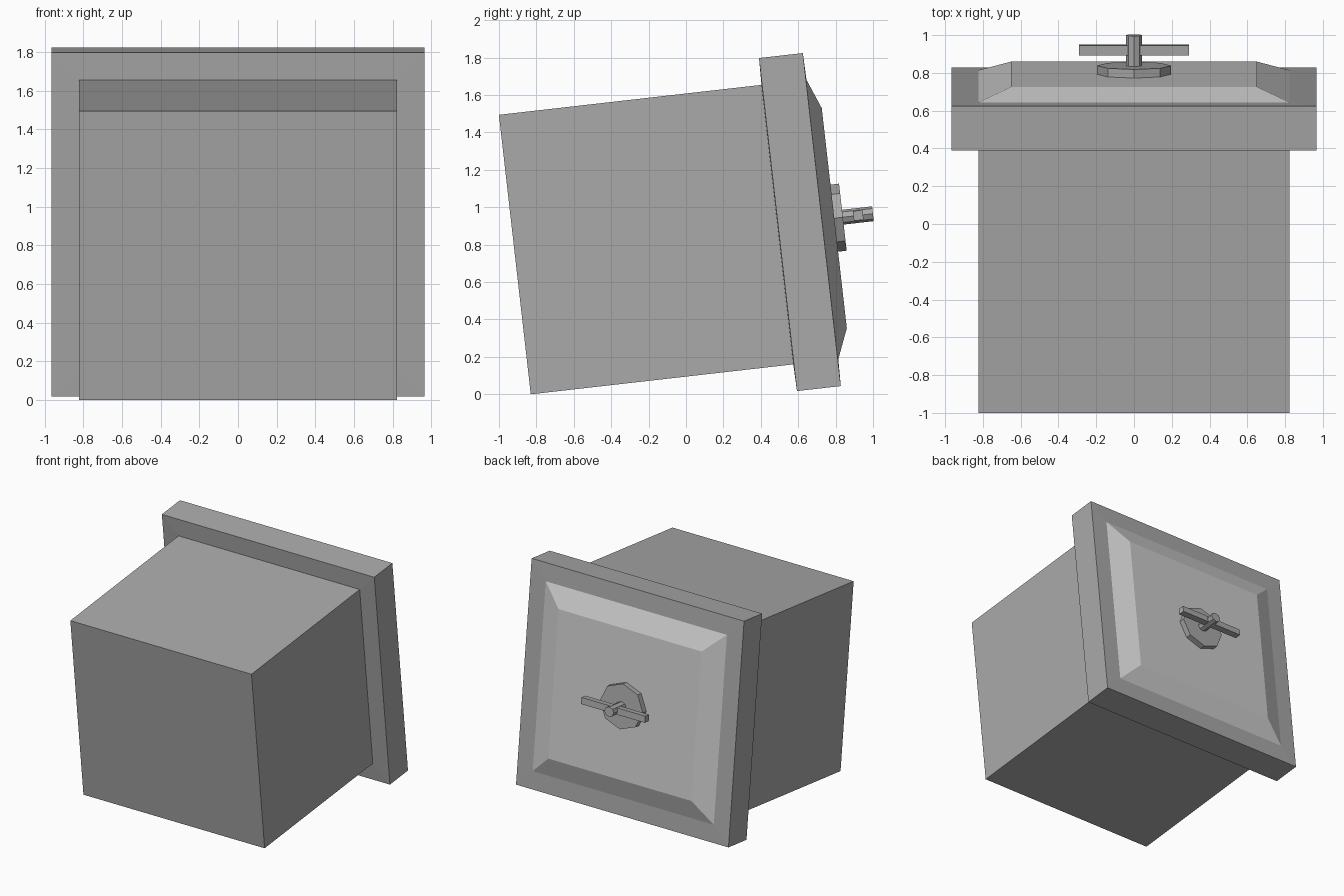
import bpy, bmesh
from math import pi, radians
from mathutils import Matrix

if "Cube" in bpy.data.objects:
    bpy.data.objects.remove(bpy.data.objects["Cube"])

# Local frame: y runs along the box depth, z up its height; everything is tilted back.
TILT = Matrix.Translation((0, -0.83, 0)) @ Matrix.Rotation(radians(6.5), 4, 'X')
MID = 0.752     # centre height
SQUASH = 0.925  # height to width ratio of the fittings

dark = bpy.data.materials.new("dark_grey")
dark.diffuse_color = (0.4, 0.4, 0.4, 1)
dark.use_nodes = True
dark.node_tree.nodes["Principled BSDF"].inputs["Base Color"].default_value = dark.diffuse_color


def finish(name, bm, mat):
    bmesh.ops.recalc_face_normals(bm, faces=bm.faces)
    me = bpy.data.meshes.new(name)
    bm.to_mesh(me)
    bm.free()
    if mat:
        me.materials.append(mat)
    ob = bpy.data.objects.new(name, me)
    ob.matrix_world = TILT
    bpy.context.collection.objects.link(ob)


def loft(name, rings, mat=dark):
    """Rectangular rings (depth, half width, half height) joined along the depth."""
    bm = bmesh.new()
    loops = [[bm.verts.new((sx * w, d, MID + sz * h))
              for sx, sz in ((-1, -1), (1, -1), (1, 1), (-1, 1))]
             for d, w, h in rings]
    bm.faces.new(loops[0])
    bm.faces.new(loops[-1])
    for a, b in zip(loops, loops[1:]):
        for i in range(4):
            j = (i + 1) % 4
            bm.faces.new((a[i], a[j], b[j], b[i]))
    finish(name, bm, mat)


def octagon(name, radius, length, depth):
    """Eight-sided prism along the depth, centred on the door."""
    bm = bmesh.new()
    bmesh.ops.create_cone(bm, cap_ends=True, segments=8, radius1=radius,
                          radius2=radius, depth=length)
    move = (Matrix.Translation((0, depth, MID)) @ Matrix.Diagonal((1, 1, SQUASH, 1))
            @ Matrix.Rotation(pi / 2, 4, 'X'))
    bmesh.ops.transform(bm, matrix=move, verts=bm.verts)
    finish(name, bm, dark)


# Safe body, wide door rim and bevelled door panel
loft("body", [(0, 0.823, 0.752), (1.418, 0.823, 0.752)])
loft("door_rim", [(1.413, 0.823, 0.752), (1.416, 0.965, 0.896),
                  (1.652, 0.965, 0.896), (1.655, 0.823, 0.752)])
loft("door_panel", [(1.64, 0.823, 0.752), (1.655, 0.823, 0.752),
                    (1.719, 0.65, 0.592)], mat=None)

# Handle: base plate, stem and square crossbar
octagon("handle_plate", 0.195, 0.055, 1.7375)
octagon("handle_stem", 0.043, 0.18, 1.837)
loft("handle_bar", [(1.822, 0.29, 0.026), (1.874, 0.29, 0.026)])
